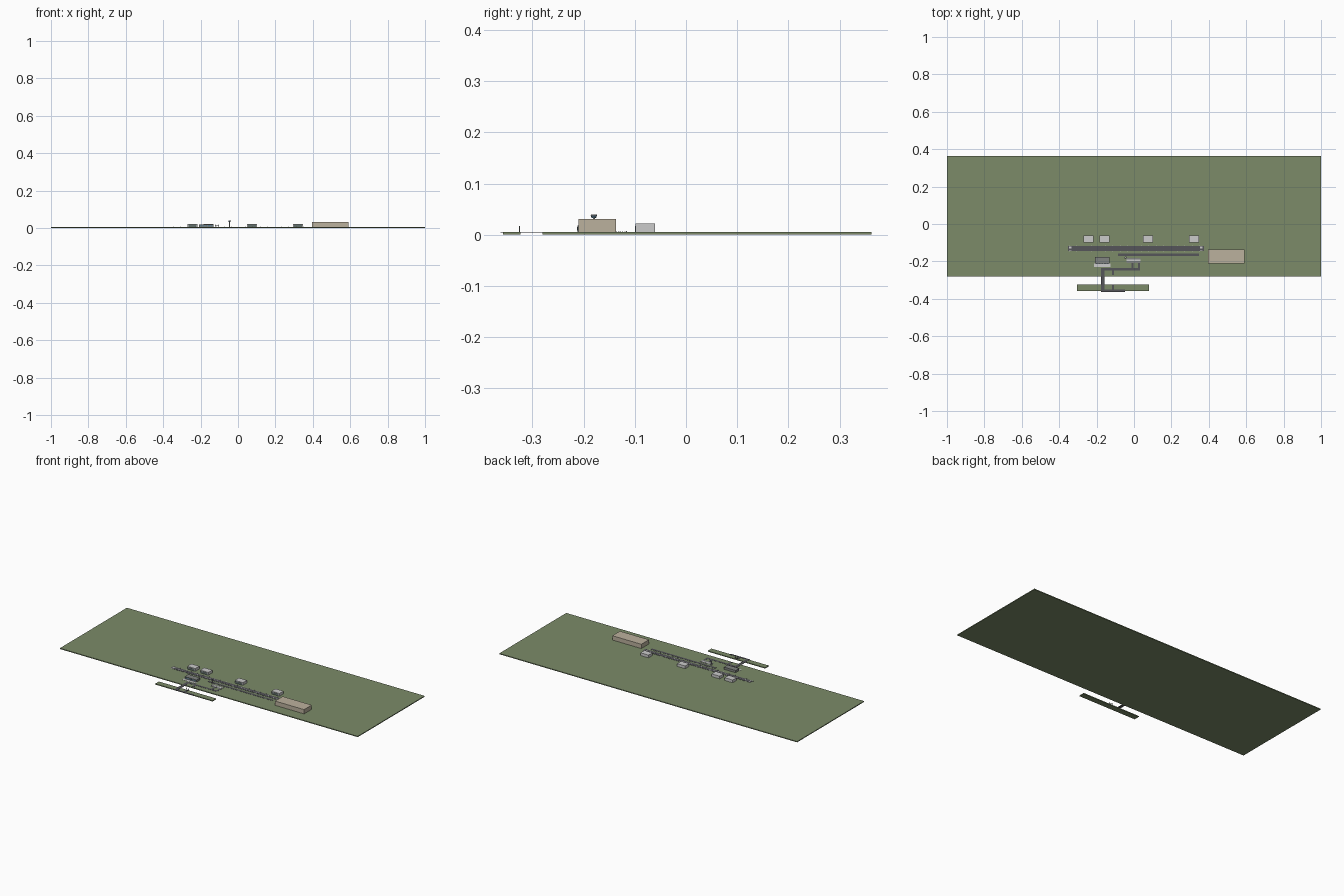
import bpy, bmesh
from mathutils import Matrix, Vector

G = 0.0050   # top of the ground slabs
R = 0.0058   # top of the paving


def material(name, rgb):
    m = bpy.data.materials.new(name)
    m.diffuse_color = (*rgb, 1)
    return m


GRASS = material("grass", (0.20, 0.26, 0.14))
ASPHALT = material("asphalt", (0.09, 0.09, 0.10))
WHITE = material("white_paint", (0.80, 0.80, 0.80))
WALL = material("pale_wall", (0.62, 0.64, 0.62))
DOOR = material("dark_door", (0.12, 0.16, 0.15))
TAN = material("tan_wall", (0.50, 0.44, 0.34))
ROOF = material("dark_roof", (0.22, 0.23, 0.22))
GLASS = material("blue_glass", (0.10, 0.20, 0.28))


def boxes(name, mat, specs):
    """One object made of boxes given as (x0, x1, y0, y1, z0, z1)."""
    bm = bmesh.new()
    for x0, x1, y0, y1, z0, z1 in specs:
        mid = Vector(((x0 + x1) / 2, (y0 + y1) / 2, (z0 + z1) / 2))
        size = Matrix.Diagonal((x1 - x0, y1 - y0, z1 - z0, 1))
        bmesh.ops.create_cube(bm, size=1, matrix=Matrix.Translation(mid) @ size)
    return finish(name, mat, bm)


def finish(name, mat, bm):
    me = bpy.data.meshes.new(name)
    bm.to_mesh(me)
    bm.free()
    me.materials.append(mat)
    ob = bpy.data.objects.new(name, me)
    bpy.context.collection.objects.link(ob)
    return ob


def cone(name, mat, x, y, z0, z1, r0, r1, n=8):
    bm = bmesh.new()
    bmesh.ops.create_cone(bm, cap_ends=True, segments=n, radius1=r0, radius2=r1, depth=z1 - z0,
                          matrix=Matrix.Translation((x, y, (z0 + z1) / 2)))
    return finish(name, mat, bm)


# Ground slabs
boxes("main_ground", GRASS, [(-1, 1, -0.28, 0.3625, 0, G)])
boxes("south_ground", GRASS, [(-0.305, 0.08, -0.358, -0.323, 0, G)])

# Runway with centre dashes, threshold bars and edge lights
boxes("runway", ASPHALT, [(-0.353, 0.373, -0.144, -0.118, 0.003, R)])
P = R + 0.0004
marks = [(-0.315 + i * 0.0265, -0.302 + i * 0.0265, -0.132, -0.130, 0.005, P) for i in range(25)]
for x in (-0.347, 0.353):
    marks += [(x, x + 0.014, -0.1415 + i * 0.0042, -0.1395 + i * 0.0042, 0.005, P) for i in range(6)]
boxes("runway_markings", WHITE, marks)
boxes("runway_lights", WHITE, [(x, x + 0.002, y, y + 0.002, 0.004, 0.0075)
                               for i in range(19) for y in (-0.1465, -0.1175)
                               for x in [-0.345 + i * 0.0385]])

# Taxiway
boxes("taxiway", ASPHALT, [(-0.085, 0.348, -0.171, -0.157, 0.003, R)])

# Access roads, linking the two slabs
boxes("access_roads", ASPHALT, [
    (-0.176, 0.032, -0.249, -0.236, 0.004, R),
    (-0.014, -0.002, -0.236, -0.208, 0.004, R),
    (0.021, 0.032, -0.236, -0.208, 0.004, R),
    (-0.176, -0.157, -0.351, -0.249, 0.004, R),
    (-0.176, -0.048, -0.3625, -0.351, 0.004, R),
    (-0.118, -0.106, -0.274, -0.249, 0.004, R),
    (-0.118, -0.106, -0.351, -0.325, 0.004, R)])

# Hangars north of the runway
for i, x in enumerate((-0.244, -0.157, 0.075, 0.321)):
    boxes(f"hangar_{i + 1}", WALL, [(x - 0.027, x + 0.027, -0.099, -0.0605, G, 0.0215)])
    boxes(f"hangar_door_{i + 1}", DOOR, [(x - 0.021, x + 0.021, -0.1, -0.098, G, 0.0175)])

# Large block at the east end
boxes("large_building", TAN, [(0.396, 0.591, -0.21, -0.137, G, 0.031)])

# Terminal with pale forecourt
boxes("terminal", ROOF, [(-0.209, -0.131, -0.212, -0.177, G, 0.0185)])
boxes("terminal_windows", GLASS, [(-0.204 + i * 0.0145, -0.194 + i * 0.0145, -0.2128, -0.211, 0.008, 0.015)
                                  for i in range(5)])
boxes("terminal_forecourt", WHITE, [(-0.214, -0.126, -0.229, -0.2125, 0.004, R)])

# Parking area
boxes("parking_area", ROOF, [(-0.04, 0.034, -0.209, -0.181, 0.004, R)])
boxes("parking_stripe", WHITE, [(-0.04, 0.034, -0.198, -0.191, 0.005, P)])

# Control tower
T = (-0.045, -0.18)
cone("tower_shaft", WALL, *T, G, 0.034, 0.0026, 0.002)
cone("tower_cab", GLASS, *T, 0.033, 0.038, 0.0045, 0.0062)
cone("tower_roof", WALL, *T, 0.038, 0.04, 0.0066, 0.005)

# Gate posts and barrier on the south spur
boxes("gate", ROOF, [
    (-0.122, -0.120, -0.326, -0.324, G, 0.017),
    (-0.104, -0.102, -0.326, -0.324, G, 0.017),
    (-0.122, -0.102, -0.326, -0.324, 0.011, 0.0125)])
